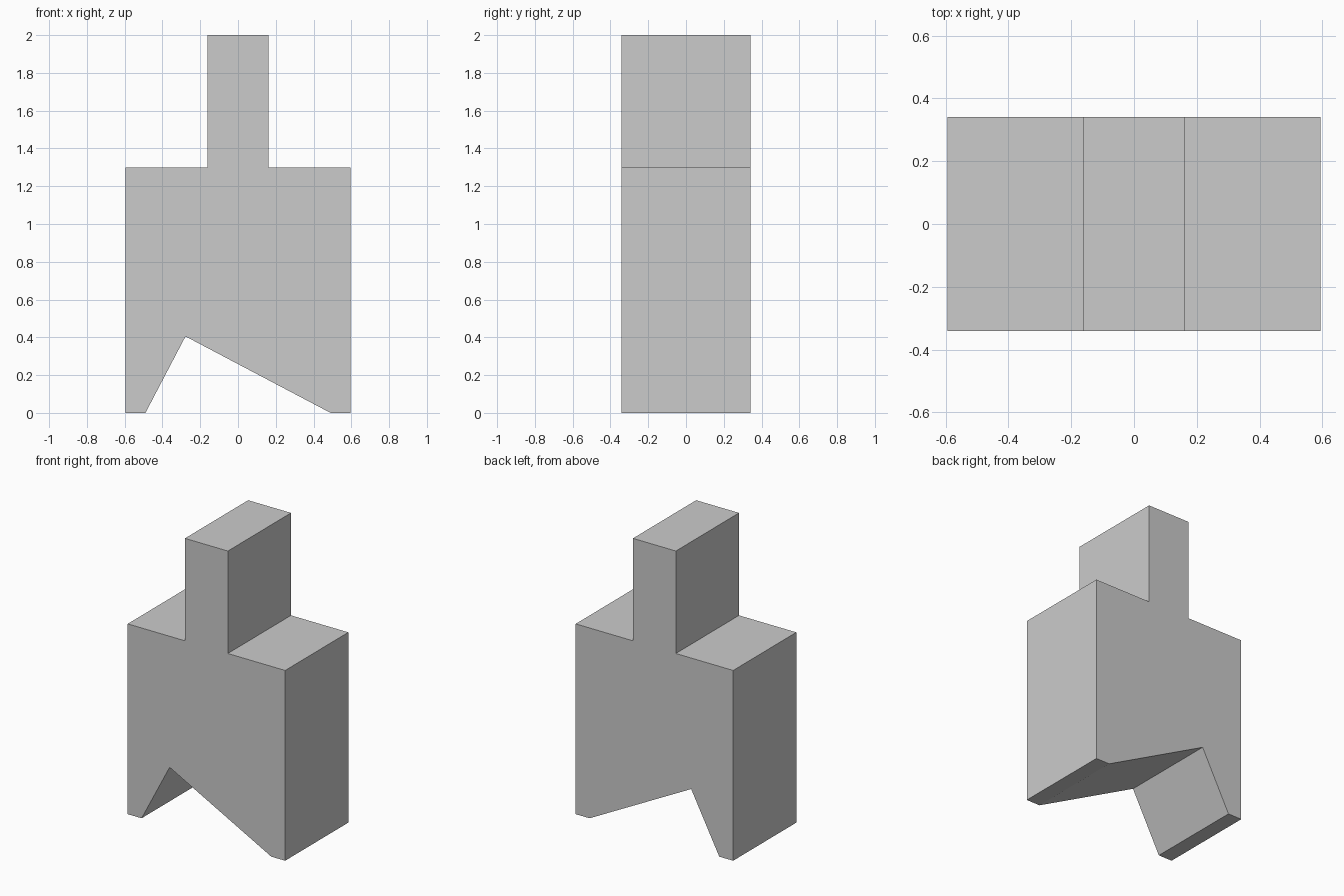
import bpy
import bmesh

if "Cube" in bpy.data.objects:
    bpy.data.objects.remove(bpy.data.objects["Cube"])

HALF_DEPTH = 0.341

# Front silhouette (x, z): notched base, wide body, narrow upright neck
profile = [
    (-0.595, 0), (-0.49, 0), (-0.278, 0.405), (0.49, 0), (0.595, 0),
    (0.595, 1.3), (0.162, 1.3), (0.162, 2), (-0.162, 2), (-0.162, 1.3),
    (-0.595, 1.3),
]


def extrude_profile(name, points, half_depth):
    """Extrude an x-z outline symmetrically along y into a closed solid."""
    bm = bmesh.new()
    face = bm.faces.new([bm.verts.new((x, -half_depth, z)) for x, z in points])
    result = bmesh.ops.extrude_face_region(bm, geom=[face], use_keep_orig=True)
    back = [g for g in result["geom"] if isinstance(g, bmesh.types.BMVert)]
    bmesh.ops.translate(bm, verts=back, vec=(0, 2 * half_depth, 0))
    bmesh.ops.recalc_face_normals(bm, faces=bm.faces)
    mesh = bpy.data.meshes.new(name)
    bm.to_mesh(mesh)
    bm.free()
    obj = bpy.data.objects.new(name, mesh)
    bpy.context.collection.objects.link(obj)
    return obj


# One continuous block with the neck and the notched foot
extrude_profile("notched_block", profile, HALF_DEPTH)
